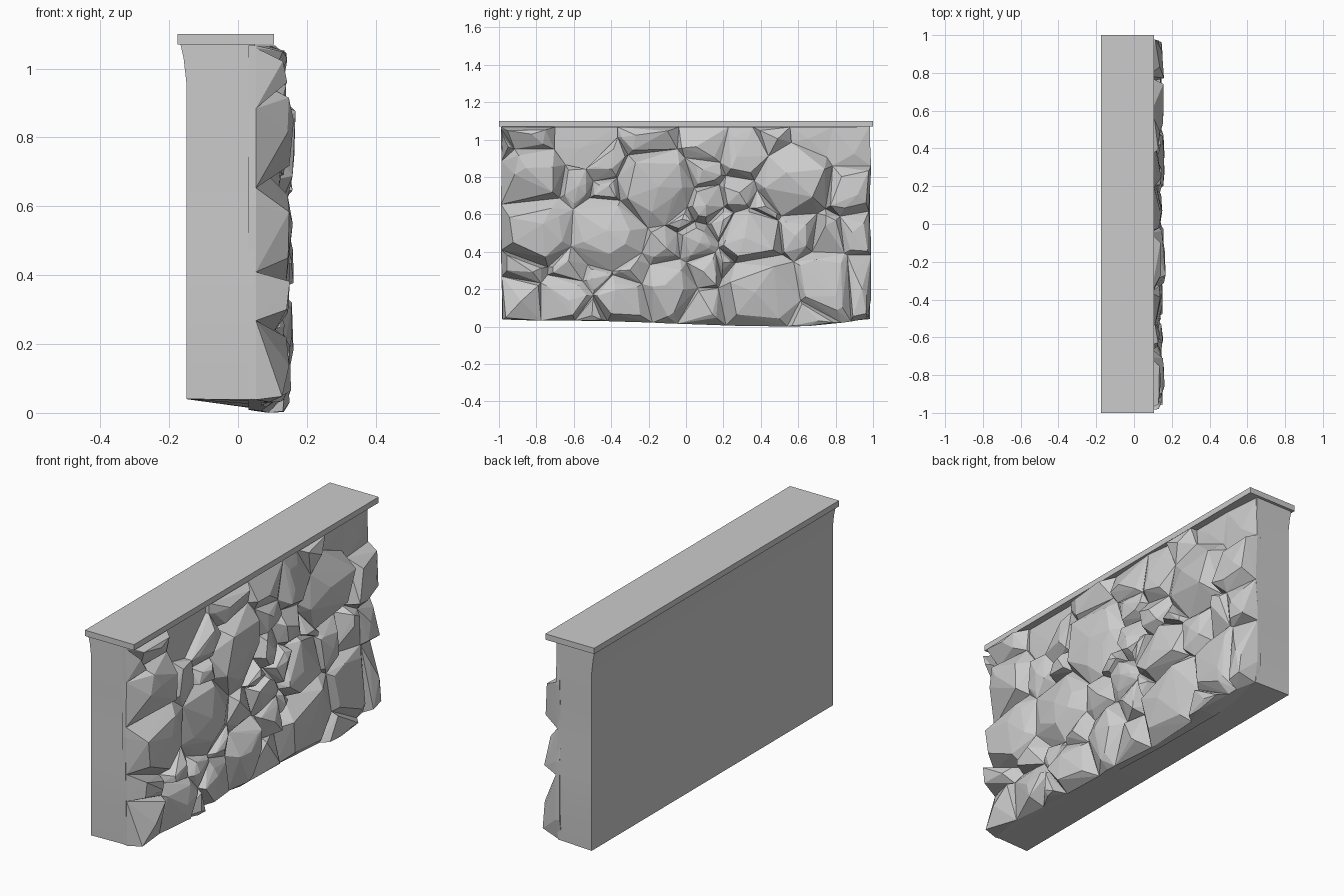
import bpy, bmesh, random
from mathutils import Vector, noise

if "Cube" in bpy.data.objects:
    bpy.data.objects.remove(bpy.data.objects["Cube"])

random.seed(11)


def finish(bm, name):
    bmesh.ops.recalc_face_normals(bm, faces=bm.faces)
    me = bpy.data.meshes.new(name)
    bm.to_mesh(me)
    bm.free()
    ob = bpy.data.objects.new(name, me)
    bpy.context.collection.objects.link(ob)
    return ob


# cap slab along the top
bpy.ops.mesh.primitive_cube_add(size=1, location=(-0.035, 0, 1.085))
cap = bpy.context.object
cap.name = "cap_slab"
cap.scale = (0.28, 2.0, 0.03)

# uneven lower edge (y, z), shared by the core and the stone facing
BOTTOM = [(-0.98, 0.03), (-0.5, 0.025), (-0.1, 0.012), (0.25, -0.003),
          (0.65, -0.005), (0.97, 0.035)]

# wall core: rear flares under the cap, front edges of the ends are wavy
WAVE = [(0.03, 0.975), (0.2, 0.985), (0.45, 0.99), (0.62, 0.978),
        (0.8, 0.985), (0.96, 0.985), (1.03, 0.985), (1.075, 0.985)]
bm = bmesh.new()
sections = []
for y, low in BOTTOM:
    ring = []
    for k, (z, end) in enumerate(WAVE):
        side = 1 if y > 0 else -1
        outer = abs(y) > 0.9
        back = -0.15 - (0.008, 0.018)[k - 6] if k >= 6 else -0.15
        zf = 0.016 + low * 0.75 if k == 0 else z
        ring.append((bm.verts.new((back, side * 0.985 if outer else y, 0.04 if k == 0 else z)),
                     bm.verts.new((0.05, side * end if outer else y, zf))))
    sections.append([p[0] for p in ring] + [p[1] for p in reversed(ring)])
for a, b in zip(sections, sections[1:]):
    for i in range(len(a)):
        j = (i + 1) % len(a)
        bm.faces.new((a[i], a[j], b[j], b[i]))
n = len(WAVE)
for s in (sections[0], sections[-1]):
    for i in range(n - 1):
        bm.faces.new((s[i], s[i + 1], s[2 * n - 2 - i], s[2 * n - 1 - i]))
core = finish(bm, "wall_core")
bpy.ops.object.select_all(action='DESELECT')
core.select_set(True)
bpy.context.view_layer.objects.active = core
bpy.ops.object.shade_smooth_by_angle()

# stones: y, z, size (negative size = recessed flat stone)
STONES = [
    (-.83, 1.01, .13), (-.83, .80, .2), (-.95, .93, .07), (-.55, 1.0, -.16),
    (-.80, .52, .22), (-.42, .50, .22), (-.40, .72, .1), (-.60, .76, .09),
    (-.17, .75, .23), (-.42, .87, .11), (-.20, 1.0, .13), (.10, .98, .11),
    (.32, .93, .13), (.08, .83, .08), (.58, .78, .21), (.45, 1.0, .09),
    (.68, 1.02, -.1), (.88, .98, -.12), (.88, .73, .13), (.28, .69, .08),
    (.10, .65, .1), (.35, .47, .18), (.42, .63, .08), (.60, .50, .12),
    (.75, .48, .1), (.92, .50, .1), (.74, .24, .18), (.92, .25, .12),
    (.40, .18, .24), (.05, .45, .11), (.10, .30, .1), (.10, .12, .09),
    (-.08, .22, .15), (-.12, .43, .1), (-.35, .15, .13), (-.48, .28, .07),
    (-.65, .15, .14), (-.90, .15, .14), (-.87, .33, .12), (-.62, .32, .1),
    (-.30, .31, .08), (.20, .55, .08), (-.03, .58, .07), (.22, .33, .07),
    (.64, .06, .09), (-.52, .06, .07)]
EDGE = [Vector(p) for p in BOTTOM + [
    (.99, .15), (.99, .45), (.975, .65), (.99, .85), (.98, 1.067),
    (-.99, 1.067), (-.985, .8), (-.99, .6), (-.985, .3)]]


def cell(i):
    """Outline of the area nearest to one stone, weighted by its size."""
    poly = EDGE
    c, r = Vector(STONES[i][:2]), abs(STONES[i][2])
    for j, (y, z, rj) in enumerate(STONES):
        if j == i or not poly:
            continue
        d = Vector((y, z))

        def f(p):
            return (p - c).length_squared - (p - d).length_squared - .8 * (r * r - rj * rj)
        out = []
        for a, b in zip(poly, poly[1:] + poly[:1]):
            fa, fb = f(a), f(b)
            if fa <= 0:
                out.append(a)
            if fa * fb < 0:
                out.append(a.lerp(b, fa / (fa - fb)))
        poly = out
    return poly


def rim_depth(p):
    """Joint depth depends on position only, so neighbouring stones meet."""
    if abs(p.x) > .96:
        return .052
    return .084 + .035 * max(-1, min(1, 1.6 * noise.noise((p.x * 7, p.y * 7, 3.3))))


bm = bmesh.new()
for i, (y, z, size) in enumerate(STONES):
    poly = cell(i)
    if len(poly) < 3:
        continue
    c = sum(poly, Vector((0, 0))) / len(poly)
    big = min(abs(size) / .2, 1)
    top = random.uniform(.125, .142) + .022 * big
    if z > .9:
        top = min(top, .143)
    if size < 0:
        top = .075
    tilt = Vector((random.uniform(-.16, .16), random.uniform(-.16, .16)))
    pts = []
    for p in poly:
        q = p - c
        rim = min(rim_depth(p), .07) if size < 0 else rim_depth(p)
        pts.append((.03, p))
        pts.append((rim, p))
        if random.random() < .7:
            s = random.uniform(.5, .86)
            pts.append((top - .015 + tilt.dot(q) * s, c + q * s))
    pts.append((top, c + (random.choice(poly) - c) * random.uniform(0, .4)))
    verts = []
    for x, p in pts:
        x = min(x, .169 if size > 0 else .08)
        lift = max(0, .15 - p.y) / .15 * max(0, .12 - x) / .27 * .04
        verts.append(bm.verts.new((x, p.x, max(0, p.y + lift))))
    res = bmesh.ops.convex_hull(bm, input=verts)
    junk = {v for v in res["geom_interior"] + res["geom_unused"]
            if isinstance(v, bmesh.types.BMVert) and not v.link_faces}
    bmesh.ops.delete(bm, geom=list(junk), context='VERTS')
finish(bm, "stone_facing")
